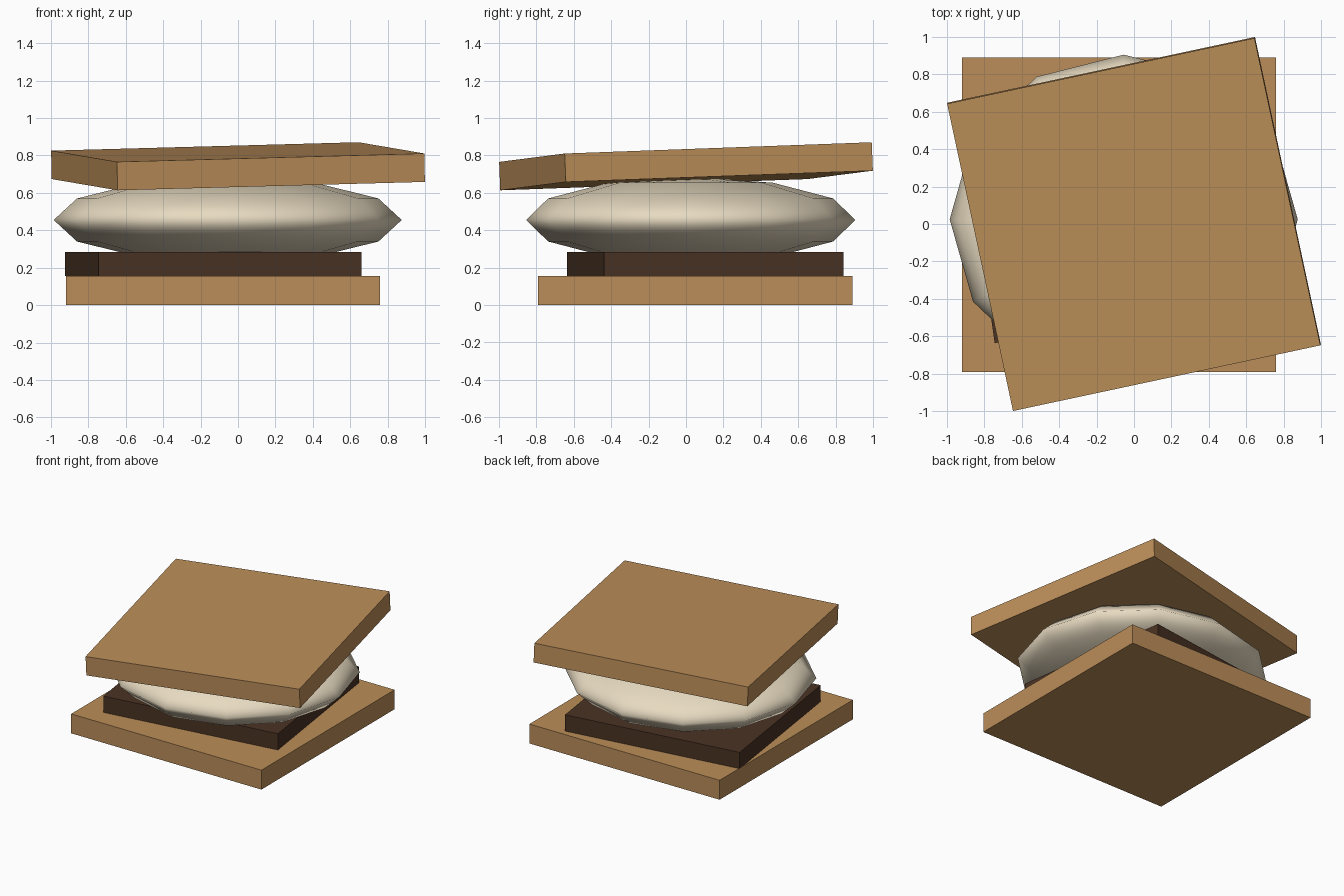
import bpy
from math import radians

if "Cube" in bpy.data.objects:
    bpy.data.objects.remove(bpy.data.objects["Cube"])


def material(name, color):
    m = bpy.data.materials.new(name)
    m.diffuse_color = (*color, 1)
    m.use_nodes = True
    m.node_tree.nodes["Principled BSDF"].inputs["Base Color"].default_value = m.diffuse_color
    return m


biscuit = material("biscuit brown", (0.50, 0.27, 0.10))
chocolate = material("dark chocolate", (0.068, 0.033, 0.017))
cream = material("cream white", (0.83, 0.73, 0.55))


def slab(name, size, center, rotation, mat):
    bpy.ops.mesh.primitive_cube_add(size=1, location=center,
                                    rotation=[radians(a) for a in rotation])
    ob = bpy.context.object
    ob.name = name
    ob.scale = size
    ob.data.materials.append(mat)


# Bottom biscuit, flat on the ground
slab("bottom_cracker", (1.68, 1.68, 0.155), (-0.08, 0.05, 0.0775), (0, 0, 0), biscuit)

# Chocolate slab, slightly turned
slab("chocolate_slab", (1.418, 1.292, 0.13), (-0.1325, 0.1025, 0.22), (0, 0, 8), chocolate)

# Squashed low-poly marshmallow
bpy.ops.mesh.primitive_uv_sphere_add(segments=12, ring_count=6, radius=1,
                                     location=(-0.055, 0.025, 0.455))
puff = bpy.context.object
puff.name = "marshmallow"
puff.scale = (0.93, 0.88, 0.23)
puff.data.materials.append(cream)
bpy.ops.object.shade_smooth()

# Top biscuit, turned and tilted
slab("top_cracker", (1.68, 1.68, 0.152), (0, 0, 0.742), (2.05, -1.53, 12.05), biscuit)
